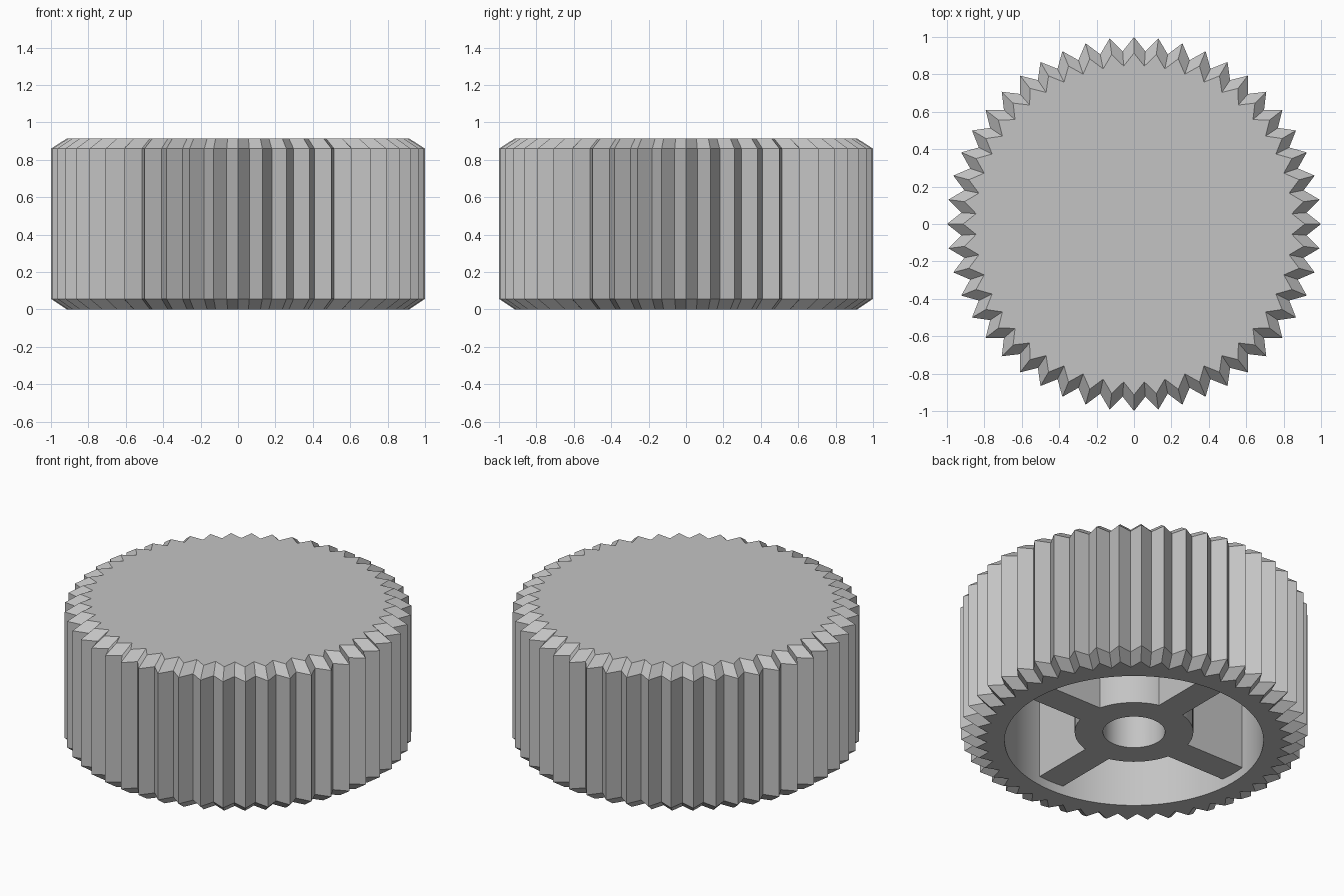
import bpy, bmesh
from math import sin, cos, pi, radians

if "Cube" in bpy.data.objects:
    bpy.data.objects.remove(bpy.data.objects["Cube"])

TEETH = 48
N = TEETH * 2
POCKET_R, FLOOR_Z, RECESS_Z = 0.746, 0.86, 0.057

grey = bpy.data.materials.new("light grey plastic")
grey.diffuse_color = (0.55, 0.55, 0.55, 1)
grey.use_nodes = True
grey.node_tree.nodes["Principled BSDF"].inputs["Base Color"].default_value = grey.diffuse_color


def finish(name, bm):
    bmesh.ops.recalc_face_normals(bm, faces=bm.faces)
    me = bpy.data.meshes.new(name)
    bm.to_mesh(me)
    bm.free()
    me.materials.append(grey)
    ob = bpy.data.objects.new(name, me)
    bpy.context.collection.objects.link(ob)
    return ob


def ring(bm, tip, valley, z):
    return [bm.verts.new((r * cos(pi * 2 * i / N), r * sin(pi * 2 * i / N), z))
            for i in range(N) for r in [valley if i % 2 else tip]]


def smooth(ob):
    bpy.ops.object.select_all(action='DESELECT')
    ob.select_set(True)
    bpy.context.view_layer.objects.active = ob
    bpy.ops.object.shade_smooth_by_angle(angle=radians(10))


# Toothed cap, chamfered at both ends and hollowed from below
bm = bmesh.new()
rings = [ring(bm, *p) for p in (
    (0.914, 0.846, 0.915), (1.0, 0.925, 0.86), (1.0, 0.925, 0.057),
    (0.914, 0.846, 0.0), (POCKET_R, POCKET_R, 0.0), (POCKET_R, POCKET_R, FLOOR_Z))]
bm.faces.new(rings[0])
bm.faces.new(rings[-1])
for a, b in zip(rings, rings[1:]):
    for i in range(N):
        j = (i + 1) % N
        bm.faces.new((a[i], a[j], b[j], b[i]))
smooth(finish("toothed_cap", bm))


def cylinder(name, r, z0, z1):
    bm = bmesh.new()
    bmesh.ops.create_cone(bm, cap_ends=True, segments=64, radius1=r, radius2=r, depth=z1 - z0)
    bmesh.ops.translate(bm, verts=bm.verts, vec=(0, 0, (z0 + z1) / 2))
    return finish(name, bm)


def bar(name, sx, sy, z0, z1):
    bm = bmesh.new()
    bmesh.ops.create_cube(bm, size=1)
    bmesh.ops.scale(bm, verts=bm.verts, vec=(sx, sy, z1 - z0))
    bmesh.ops.translate(bm, verts=bm.verts, vec=(0, 0, (z0 + z1) / 2))
    return finish(name, bm)


# Hub with four spokes and a shaft hole, set slightly into the pocket
hub = cylinder("hub_and_spokes", 0.342, RECESS_Z, FLOOR_Z + 0.01)
tools = [
    (bar("spoke_x", 1.5, 0.176, RECESS_Z, FLOOR_Z + 0.01), 'UNION'),
    (bar("spoke_y", 0.176, 1.5, RECESS_Z, FLOOR_Z + 0.01), 'UNION'),
    (cylinder("shaft_hole", 0.179, -0.1, FLOOR_Z), 'DIFFERENCE')]
bpy.context.view_layer.objects.active = hub
for tool, op in tools:
    mod = hub.modifiers.new(tool.name, 'BOOLEAN')
    mod.object, mod.operation, mod.solver = tool, op, 'EXACT'
    bpy.ops.object.modifier_apply(modifier=mod.name)
    bpy.data.objects.remove(tool)
smooth(hub)
